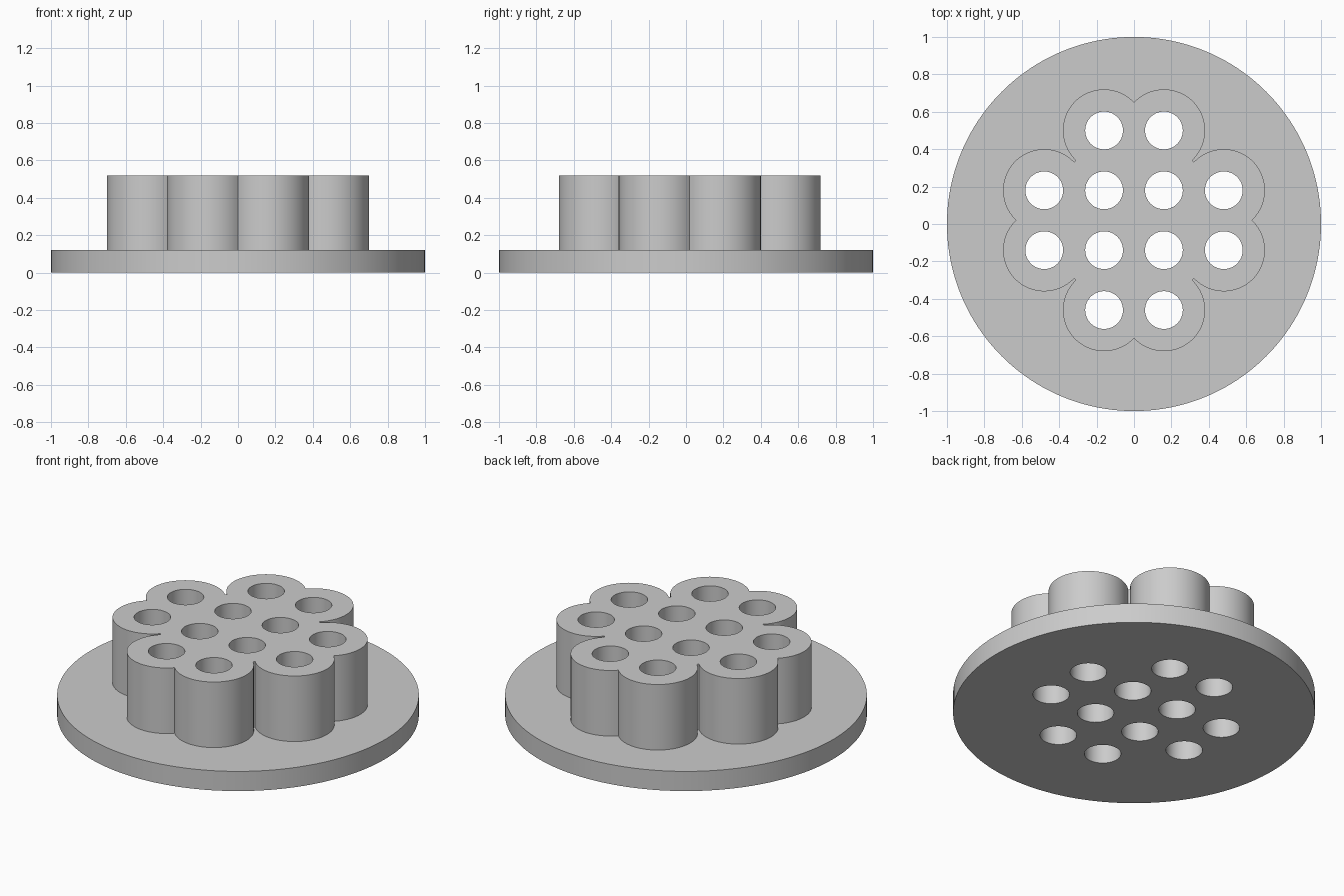
import bpy, bmesh
from math import radians, degrees, acos, sin, cos, pi
from mathutils import Vector, Matrix

cube = bpy.data.objects.get("Cube")
if cube:
    bpy.data.objects.remove(cube, do_unlink=True)

FLANGE_Z, TOP_Z = 0.12, 0.52
HALF = 0.16                      # half of the grid spacing between bores
LOBE_R, BORE_R = 0.22, 0.101
SHIFT = Vector((0, 0.02))        # the boss sits slightly off the flange centre


def arc(centre, radius, start, sweep, steps):
    """Points along an arc; the end point is left out."""
    return [Vector(centre) + radius * Vector((cos(a), sin(a)))
            for a in (start + sweep * i / steps for i in range(steps))]


def circle(centre, radius, steps):
    return arc(centre, radius, 0, 2 * pi, steps)


# Scalloped boss outline: two lobes per quadrant, turned four times
half_angle = acos(HALF / LOBE_R)
start = half_angle - pi / 2
sweep = 1.5 * pi - 2 * half_angle - start - pi / 2 + half_angle
steps = 40
near = arc((3 * HALF, HALF), LOBE_R, start, sweep, steps)
near.append(Vector((3 * HALF, HALF)) + LOBE_R * Vector((cos(start + sweep), sin(start + sweep))))
far = arc((HALF, 3 * HALF), LOBE_R, start, sweep, steps)
outline = []
for quarter in range(4):
    turn = Matrix.Rotation(quarter * pi / 2, 2)
    outline += [turn @ p + SHIFT for p in near + far]

# Twelve bores: a four by four grid without its corners
grid = [-3 * HALF, -HALF, HALF, 3 * HALF]
bores = [circle(Vector((x, y)) + SHIFT, BORE_R, 48)
         for x in grid for y in grid if abs(x) + abs(y) < 5 * HALF]
rim = circle((0, 0), 1.0, 160)

bm = bmesh.new()


def ring(points, z):
    """Closed loop of vertices and edges at one height."""
    verts = [bm.verts.new((p.x, p.y, z)) for p in points]
    edges = [bm.edges.new((v, verts[i - 1])) for i, v in enumerate(verts)]
    return verts, edges


def wall(points, low, high):
    """Vertical wall over a profile; returns its bottom and top edges."""
    a, low_edges = ring(points, low)
    b, high_edges = ring(points, high)
    for i in range(len(a)):
        bm.faces.new((a[i - 1], a[i], b[i], b[i - 1]))
    return low_edges, high_edges


# Walls of the flange, boss and bores
rim_low, rim_high = wall(rim, 0, FLANGE_Z)
boss_low, boss_high = wall(outline, FLANGE_Z, TOP_Z)
bore_low, bore_high = [], []
for bore in bores:
    low, high = wall(bore, 0, TOP_Z)
    bore_low += low
    bore_high += high

# Flat faces: underside, flange shelf and boss top
for edges in (rim_low + bore_low, rim_high + boss_low, boss_high + bore_high):
    bmesh.ops.triangle_fill(bm, edges=edges, use_beauty=True, normal=(0, 0, 1))
bmesh.ops.recalc_face_normals(bm, faces=bm.faces)

mesh = bpy.data.meshes.new("flanged_boss")
bm.to_mesh(mesh)
bm.free()
body = bpy.data.objects.new("flanged_boss", mesh)
bpy.context.collection.objects.link(body)

# Plain grey finish
grey = bpy.data.materials.new("plain_grey")
grey.use_nodes = True
colour = (0.6, 0.6, 0.6, 1)
grey.diffuse_color = colour
grey.node_tree.nodes["Principled BSDF"].inputs["Base Color"].default_value = colour
mesh.materials.append(grey)

bpy.ops.object.select_all(action='DESELECT')
body.select_set(True)
bpy.context.view_layer.objects.active = body
bpy.ops.object.shade_smooth_by_angle(angle=radians(30))
